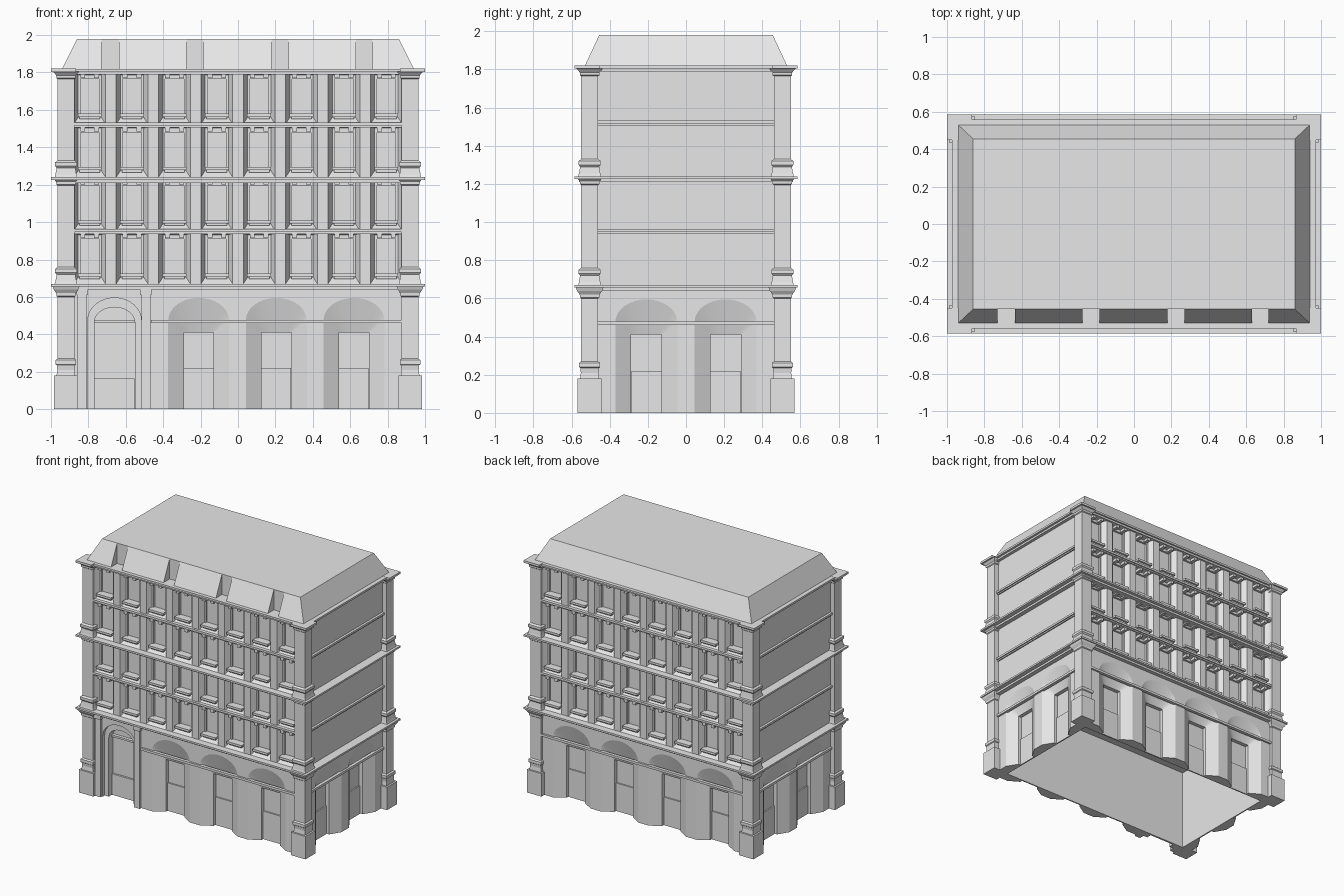
import bpy, bmesh, math
from mathutils import Matrix

cube = bpy.data.objects.get("Cube")
if cube:
    bpy.data.objects.remove(cube, do_unlink=True)

stone = bpy.data.materials.new("pale_grey_stone")
stone.use_nodes = True
stone.diffuse_color = (0.8, 0.8, 0.8, 1)
stone.node_tree.nodes["Principled BSDF"].inputs["Base Color"].default_value = (0.8, 0.8, 0.8, 1)

FRONT, SIDE = 0.53, 0.93          # distance of the wall faces from the centre
COLUMN_X, COLUMN_Y = 0.92, 0.505  # centres of the corner columns
FLOOR, BAY = 0.285, 0.2265        # upper floor height, window spacing


def finish(bm, name, turn=0):
    """Turn the mesh by quarter turns about z and make an object of it."""
    bm.transform(Matrix.Rotation(turn * math.pi / 2, 4, 'Z'))
    mesh = bpy.data.meshes.new(name)
    bm.to_mesh(mesh)
    bm.free()
    mesh.materials.append(stone)
    obj = bpy.data.objects.new(name, mesh)
    bpy.context.collection.objects.link(obj)
    return obj


def face(bm, points):
    bm.faces.new([bm.verts.new(p) for p in points])


def box(bm, x0, x1, y0, y1, z0, z1):
    result = bmesh.ops.create_cube(bm, size=1)
    for v in result["verts"]:
        v.co = ((x0 + x1) / 2 + v.co.x * (x1 - x0),
                (y0 + y1) / 2 + v.co.y * (y1 - y0),
                (z0 + z1) / 2 + v.co.z * (z1 - z0))


def hull(bm, points):
    verts = [bm.verts.new(p) for p in points]
    bmesh.ops.convex_hull(bm, input=verts)


def loft(bm, a, ya, b, yb, closed):
    """Join two loops of (x, z) points that lie at depths ya and yb."""
    n = len(a)
    for i in range(n if closed else n - 1):
        j = (i + 1) % n
        face(bm, [(a[i][0], ya, a[i][1]), (b[i][0], yb, b[i][1]),
                  (b[j][0], yb, b[j][1]), (a[j][0], ya, a[j][1])])


def niche(bm, cell, loops, closed):
    """Wall cell with an opening that steps inward through the given loops."""
    loft(bm, cell, loops[0][1], loops[0][0], loops[0][1], closed)
    for (a, ya), (b, yb) in zip(loops, loops[1:]):
        loft(bm, a, ya, b, yb, closed)
    last, y = loops[-1]
    face(bm, [(x, y, z) for x, z in reversed(last)])


def rect(cx, half, z0, z1):
    return [(cx - half, z0), (cx - half, z1), (cx + half, z1), (cx + half, z0)]


def arch(cx, half, spring, rise, n=16):
    curve = [(cx - half * math.cos(math.pi * i / n),
              spring + rise * math.sin(math.pi * i / n)) for i in range(n + 1)]
    return [(cx - half, 0)] + curve + [(cx + half, 0)]


def arch_cell(bm, x0, x1, loops, top=0.65):
    """Ground floor cell with an arched niche and the undersides of its piers."""
    first = loops[0][0]
    cell = ([(x0, 0), (x0, top)] + [(x, top) for x, z in first[2:-2]]
            + [(x1, top), (x1, 0)])
    niche(bm, cell, loops, False)
    front, back = loops[0][1], loops[-1][1]
    left = [(lp[0][0], y, 0) for lp, y in loops]
    right = [(lp[-1][0], y, 0) for lp, y in loops]
    face(bm, [(x0, back, 0)] + left[::-1] + [(x0, front, 0)])
    face(bm, [(x1, front, 0)] + right + [(x1, back, 0)])


def splayed_arch(bm, x0, x1, cx, wall):
    """Arched niche that narrows to a square-headed doorway."""
    outer = arch(cx, 0.163, 0.475, 0.12)
    inner = arch(cx, 0.08, 0.41, 0)
    arch_cell(bm, x0, x1, [(outer, -wall), (inner, -wall + 0.05), (inner, -wall + 0.08)])
    box(bm, cx - 0.079, cx + 0.079, -wall + 0.07, -wall + 0.08, 0, 0.22)


def ground_wall(name, turn, wall, half, centres, start):
    bm = bmesh.new()
    edges = [start] + [(a + b) / 2 for a, b in zip(centres, centres[1:])] + [half]
    for cx, x0, x1 in zip(centres, edges, edges[1:]):
        splayed_arch(bm, x0, x1, cx, wall)
    # impost band
    box(bm, start, half, -wall - 0.015, -wall + 0.01, 0.46, 0.478)
    return finish(bm, name, turn)


# Ground floor walls
ground_wall("front_ground_wall", 0, FRONT, 0.88, [-0.21, 0.205, 0.62], -0.465)
ground_wall("back_ground_wall", 2, FRONT, 0.88, [-0.62, -0.205, 0.21, 0.625], -0.88)
ground_wall("right_ground_wall", 1, SIDE, 0.47, [-0.2075, 0.2075], -0.47)
ground_wall("left_ground_wall", 3, SIDE, 0.47, [-0.2075, 0.2075], -0.47)

# Entrance portal with its two pilasters
bm = bmesh.new()
outer, inner = arch(-0.66, 0.143, 0.475, 0.12), arch(-0.66, 0.108, 0.465, 0.08)
arch_cell(bm, -0.88, -0.465, [(outer, -FRONT), (outer, -FRONT + 0.025),
                              (inner, -FRONT + 0.025), (inner, -FRONT + 0.08)])
box(bm, -0.767, -0.553, -FRONT + 0.065, -FRONT + 0.08, 0, 0.165)
box(bm, -0.767, -0.553, -FRONT + 0.055, -FRONT + 0.08, 0.46, 0.475)
for x in (-0.833, -0.493):
    box(bm, x - 0.024, x + 0.024, -0.548, -FRONT, 0, 0.61)
    box(bm, x - 0.03, x + 0.03, -0.556, -FRONT, 0.61, 0.645)
finish(bm, "entrance_portal")

# Hollow ground floor room, open below
bm = bmesh.new()
box(bm, -0.85, 0.85, -0.45, 0.45, 0, 0.638)
bm.faces.ensure_lookup_table()
floor = min(bm.faces, key=lambda f: f.calc_center_median().z)
bmesh.ops.delete(bm, geom=[floor], context='FACES_ONLY')
bmesh.ops.reverse_faces(bm, faces=bm.faces[:])
finish(bm, "ground_room")

# Upper front and back walls: four floors of eight splayed window bays
for name, turn in (("front_upper_wall", 0), ("back_upper_wall", 2)):
    bm = bmesh.new()
    deep = -FRONT + 0.04
    for storey in range(4):
        z = 0.67 + storey * FLOOR
        for i in range(8):
            cx = (i - 3.5) * BAY
            window = rect(cx, 0.05, z + 0.055, z + 0.24)
            niche(bm, rect(cx, BAY / 2, z - 0.01, z + FLOOR - 0.01),
                  [(rect(cx, 0.085, z, z + 0.272), -FRONT),
                   (rect(cx, 0.062, z + 0.035, z + 0.262), deep),
                   (window, deep), (window, deep + 0.015)], True)
            # sill and its lower ledge
            box(bm, cx - 0.064, cx + 0.064, -FRONT - 0.005, deep, z + 0.038, z + 0.055)
            box(bm, cx - 0.054, cx + 0.054, -FRONT + 0.01, deep, z + 0.026, z + 0.038)
            # head brackets
            for s in (-1, 1):
                bx = cx + s * 0.037
                box(bm, bx - 0.013, bx + 0.013, -FRONT - 0.004, deep, z + 0.245, z + 0.272)
    finish(bm, name, turn)

# Plain upper side walls
for name, turn in (("right_upper_wall", 1), ("left_upper_wall", 3)):
    bm = bmesh.new()
    box(bm, -0.47, 0.47, -SIDE, -SIDE + 0.02, 0.65, 1.81)
    finish(bm, name, turn)

# Cornices and string courses
def slab(bm, x, y, z0, z1):
    box(bm, -x, x, -y, y, z0, z1)

for name, z in (("lower_cornice", 0.67), ("middle_cornice", 1.24)):
    bm = bmesh.new()
    slab(bm, 1.0, 0.585, z - 0.014, z)
    slab(bm, 0.965, 0.56, z - 0.03, z - 0.014)
    finish(bm, name)

bm = bmesh.new()
slab(bm, 0.973, 0.558, 1.805, 1.82)
slab(bm, 0.955, 0.545, 1.79, 1.805)
for sx in (-1, 1):
    for sy in (-1, 1):
        xs, ys = sorted((sx * 0.865, sx)), sorted((sy * 0.45, sy * 0.585))
        box(bm, *xs, *ys, 1.804, 1.821)
finish(bm, "top_cornice")

bm = bmesh.new()
for z in (0.955, 1.525):
    slab(bm, 0.948, 0.548, z - 0.008, z + 0.008)
    slab(bm, 0.939, 0.539, z - 0.018, z - 0.008)
finish(bm, "string_courses")

# Corner columns: stacked square sections (height, half width)
ground = [(0, 0.063), (0.18, 0.063), (0.18, 0.05), (0.21, 0.046), (0.235, 0.049),
          (0.24, 0.055), (0.262, 0.055), (0.27, 0.045), (0.6, 0.045),
          (0.605, 0.051), (0.62, 0.052), (0.64, 0.066), (0.656, 0.072)]
upper = [(0, 0.06), (0.015, 0.056), (0.05, 0.05), (0.06, 0.058), (0.08, 0.058),
         (0.09, 0.045), (0.525, 0.045), (0.53, 0.051), (0.545, 0.052), (0.566, 0.07)]
sections = [ground] + [[(z + base, h) for z, h in upper] for base in (0.67, 1.24)]
for side, sx in (("left", 1), ("right", -1)):
    for end, sy in (("front", -1), ("back", 1)):
        bm = bmesh.new()
        for profile in sections:
            rings = [[bm.verts.new((sx * COLUMN_X + a * h, sy * COLUMN_Y + b * h, z))
                      for a, b in ((-1, -1), (1, -1), (1, 1), (-1, 1))] for z, h in profile]
            for low, high in zip(rings, rings[1:]):
                for i in range(4):
                    j = (i + 1) % 4
                    bm.faces.new((low[i], low[j], high[j], high[i]))
            bm.faces.new(rings[0][::-1])
            bm.faces.new(rings[-1])
        finish(bm, f"{end}_{side}_column")

# Mansard roof: core with a vertical front, then sloped pieces between the notches
low, high = 1.82, 1.98
bm = bmesh.new()
hull(bm, [(s * 0.94, y, low) for s in (-1, 1) for y in (-0.455, 0.53)]
     + [(s * 0.86, y, high) for s in (-1, 1) for y in (-0.455, 0.455)])
finish(bm, "roof_core")

bm = bmesh.new()
notches = [(-0.73, -0.635), (-0.275, -0.185), (0.18, 0.27), (0.63, 0.72)]
starts = [-0.94] + [b for a, b in notches]
ends = [a for a, b in notches] + [0.94]
for x0, x1 in zip(starts, ends):
    points = []
    for x in (x0, x1):
        top_x = max(-0.86, min(0.86, x))
        points += [(x, -0.455, low), (x, -0.53, low), (top_x, -0.455, high)]
    hull(bm, points)
finish(bm, "roof_front_slopes")
